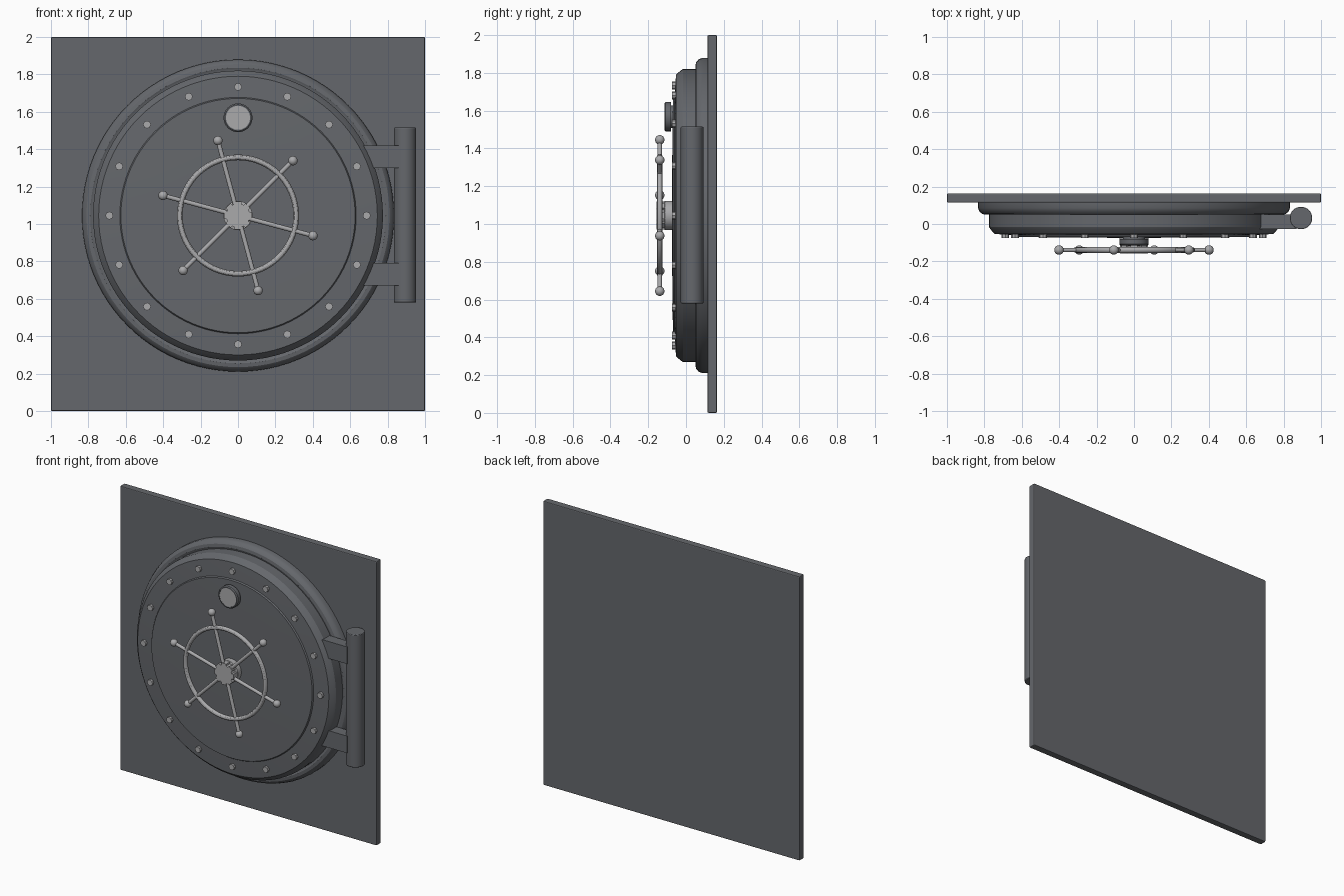
import bpy
import bmesh
from math import cos, sin, pi, radians
from mathutils import Matrix, Vector

if "Cube" in bpy.data.objects:
    bpy.data.objects.remove(bpy.data.objects["Cube"], do_unlink=True)


def material(name, colour):
    m = bpy.data.materials.new(name)
    m.use_nodes = True
    m.diffuse_color = (*colour, 1)
    m.node_tree.nodes["Principled BSDF"].inputs["Base Color"].default_value = (*colour, 1)
    return m


DARK = material("dark steel", (0.13, 0.137, 0.15))
LIGHT = material("light steel", (0.40, 0.40, 0.41))
CENTRE = Vector((0, 0, 1.045))   # middle of the round door
WHEEL_Y = -0.139


def finish(name, bm, mat, smooth=True, bevel=0):
    bmesh.ops.recalc_face_normals(bm, faces=bm.faces)
    mesh = bpy.data.meshes.new(name)
    bm.to_mesh(mesh)
    bm.free()
    mesh.materials.append(mat)
    ob = bpy.data.objects.new(name, mesh)
    bpy.context.collection.objects.link(ob)
    if bevel:
        mod = ob.modifiers.new("bevel", "BEVEL")
        mod.width = bevel
        mod.segments = 2
    if smooth:
        bpy.ops.object.select_all(action="DESELECT")
        ob.select_set(True)
        bpy.context.view_layer.objects.active = ob
        bpy.ops.object.shade_smooth_by_angle(angle=radians(30))
    return ob


def box(name, lo, hi, mat, bevel=0):
    lo, hi = Vector(lo), Vector(hi)
    bm = bmesh.new()
    bmesh.ops.create_cube(bm, size=1, matrix=Matrix.Translation((lo + hi) / 2)
                          @ Matrix.Diagonal((*(hi - lo), 1)))
    return finish(name, bm, mat, False, bevel)


def lathe(name, profile, mat, centre=CENTRE, steps=96):
    """Turn (radius, y) points round the y axis; radius 0 closes the end."""
    bm = bmesh.new()
    verts = [bm.verts.new(centre + Vector((r, y, 0))) for r, y in profile]
    edges = [bm.edges.new(pair) for pair in zip(verts, verts[1:])]
    bmesh.ops.spin(bm, geom=verts + edges, cent=centre, axis=(0, 1, 0),
                   angle=2 * pi, steps=steps, use_merge=True)
    bmesh.ops.remove_doubles(bm, verts=bm.verts, dist=0.0001)
    return finish(name, bm, mat)


def rod(bm, a, b, radius, sides=16):
    a, b = Vector(a), Vector(b)
    turn = (b - a).to_track_quat("Z", "Y").to_matrix().to_4x4()
    bmesh.ops.create_cone(bm, cap_ends=True, segments=sides, radius1=radius, radius2=radius,
                          depth=(b - a).length, matrix=Matrix.Translation((a + b) / 2) @ turn)


def around(angle, radius, y):
    return CENTRE + Vector((radius * cos(angle), y, radius * sin(angle)))


# Wall plate, door frame and door
box("wall_plate", (-1, 0.114, 0), (1, 0.164, 2), DARK, 0.006)
lathe("door_frame", [(0.7, 0.12), (0.834, 0.12), (0.834, 0.085), (0.826, 0.066),
                     (0.81, 0.053), (0.79, 0.05), (0.778, 0.056), (0.7, 0.06)], DARK)
lathe("door", [(0.7, 0.1), (0.775, 0.1), (0.775, -0.016), (0.768, -0.028), (0.745, -0.053),
               (0.7, -0.056), (0.632, -0.06), (0.626, -0.069), (0.5, -0.071),
               (0.3, -0.073), (0, -0.074)], DARK)

# Bolts round the door
bm = bmesh.new()
for i in range(16):
    a = i * pi / 8
    rod(bm, around(a, 0.688, -0.04), around(a, 0.688, -0.074), 0.021, 8)
finish("door_bolts", bm, LIGHT)

# Peephole with a light lens plate
eye = Vector((0, 0, 1.568))
lathe("peephole", [(0, -0.06), (0.06, -0.06), (0.06, -0.08), (0.077, -0.08), (0.077, -0.108),
                   (0.07, -0.114), (0.064, -0.114), (0.064, -0.11), (0, -0.11)], DARK, eye, 48)
lathe("peephole_lens", [(0.064, -0.108), (0.064, -0.113), (0, -0.113)], LIGHT, eye, 48)

# Hand wheel: rim, spokes with ball ends
lathe("wheel_rim", [(0.311 + 0.015 * cos(t * pi / 6), WHEEL_Y + 0.015 * sin(t * pi / 6))
                    for t in range(13)], LIGHT)
bm = bmesh.new()
for i in range(6):
    a = radians(-15 + 60 * i)
    rod(bm, around(a, 0.03, WHEEL_Y), around(a, 0.41, WHEEL_Y), 0.012)
    bmesh.ops.create_uvsphere(bm, u_segments=20, v_segments=12, radius=0.025,
                              matrix=Matrix.Translation(around(a, 0.415, WHEEL_Y)))
finish("wheel_spokes", bm, LIGHT)

# Toothed hub
lathe("hub_shaft", [(0.078, -0.06), (0.078, -0.112), (0.06, -0.118), (0, -0.118)], LIGHT, steps=48)
bm = bmesh.new()
outline = []
for i in range(8):
    for off, r in ((-0.3, 0.077), (0.3, 0.077), (0.36, 0.064), (0.64, 0.064)):
        outline.append(bm.verts.new(around((i + off) * pi / 4, r, -0.157)))
face = bm.faces.new(outline)
side = bmesh.ops.extrude_face_region(bm, geom=[face])
moved = [v for v in side["geom"] if isinstance(v, bmesh.types.BMVert)]
bmesh.ops.translate(bm, verts=moved, vec=(0, 0.045, 0))
finish("hub_gear", bm, LIGHT, False)

# Hinge post and its two arms
bm = bmesh.new()
rod(bm, (0.893, 0.032, 0.58), (0.893, 0.032, 1.515), 0.06, 48)
finish("hinge_post", bm, DARK, bevel=0.004)
for name, side in (("upper", 1), ("lower", -1)):
    z = CENTRE.z + side * 0.314
    box(name + "_hinge_arm", (0.6, -0.027, z - 0.06), (0.868, 0.05, z + 0.06), DARK)
